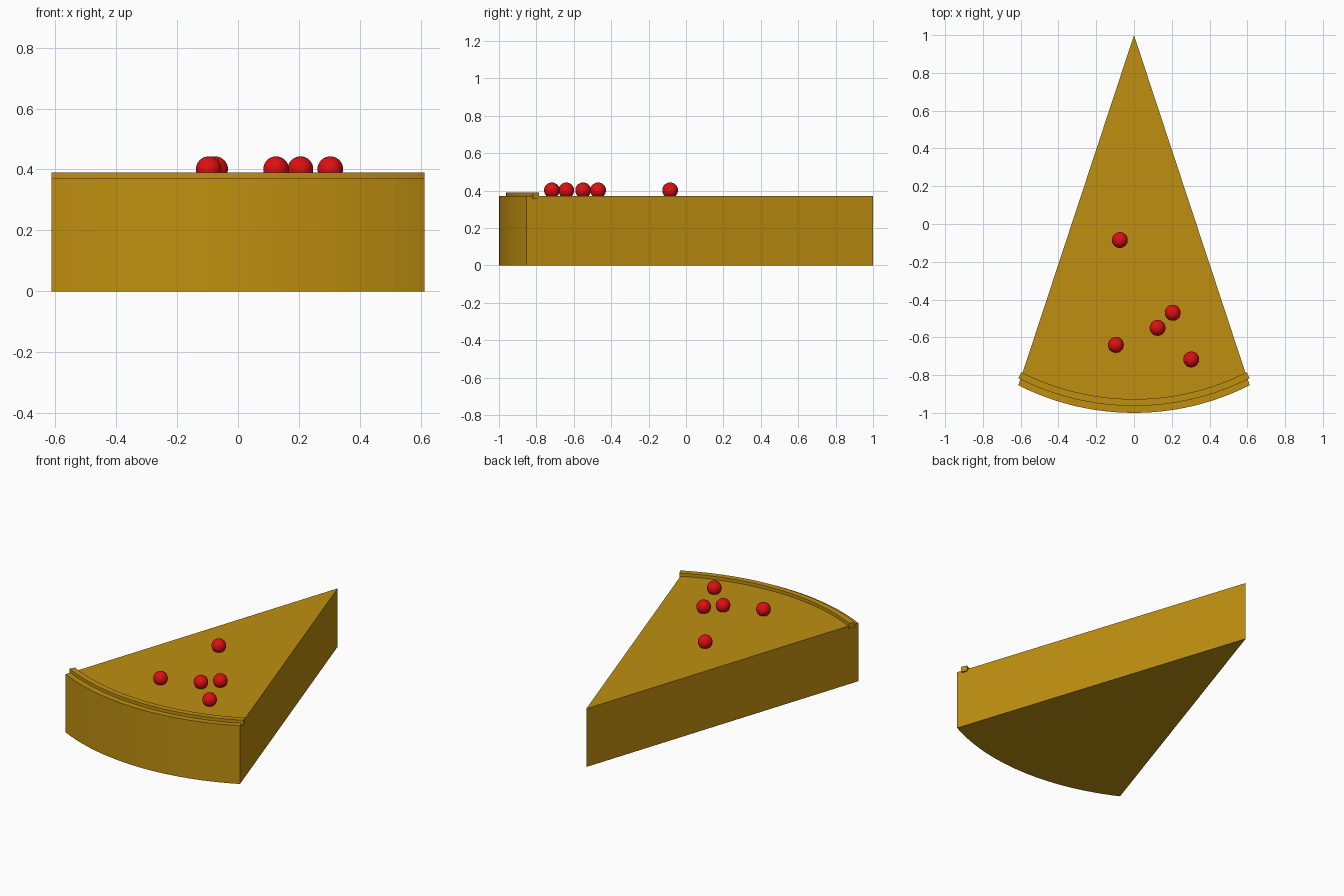
import bpy, bmesh, math

if "Cube" in bpy.data.objects:
    bpy.data.objects.remove(bpy.data.objects["Cube"])

def material(name, color):
    m = bpy.data.materials.new(name)
    m.diffuse_color = (*color, 1)
    m.use_nodes = True
    m.node_tree.nodes["Principled BSDF"].inputs["Base Color"].default_value = m.diffuse_color
    return m

golden = material("golden crust", (0.52, 0.275, 0.005))
red = material("berry red", (0.72, 0.005, 0.006))

R = 1.355                       # radius of the curved back edge
HALF = math.asin(0.612 / R)     # half of its opening angle
SEGMENTS = 24

def arc(radius, centre_y):
    angles = [HALF * (2 * i / SEGMENTS - 1) for i in range(SEGMENTS + 1)]
    return [(radius * math.sin(a), centre_y - radius * math.cos(a)) for a in angles]

def prism(name, outline, z0, z1, mat):
    bm = bmesh.new()
    face = bm.faces.new([bm.verts.new((x, y, z0)) for x, y in outline])
    top = bmesh.ops.extrude_face_region(bm, geom=[face])["geom"]
    for v in top:
        if isinstance(v, bmesh.types.BMVert):
            v.co.z = z1
    bmesh.ops.recalc_face_normals(bm, faces=bm.faces)
    mesh = bpy.data.meshes.new(name)
    bm.to_mesh(mesh)
    bm.free()
    mesh.materials.append(mat)
    obj = bpy.data.objects.new(name, mesh)
    bpy.context.collection.objects.link(obj)
    return obj

# Wedge-shaped slice with a curved outer edge
prism("slice_body", arc(R, R - 1) + [(0, 1)], 0, 0.37, golden)

# Thin raised rim following the curved edge
outer = arc(R, R - 0.963)
inner = arc(R - 0.036, R - 0.963)
prism("crust_rim", outer + inner[::-1], 0.356, 0.39, golden)

# Berries resting on the top
berries = [(-0.075, -0.085), (0.205, -0.47), (0.125, -0.55),
           (-0.096, -0.64), (0.303, -0.717)]
for i, (x, y) in enumerate(berries):
    bpy.ops.mesh.primitive_uv_sphere_add(segments=32, ring_count=16, radius=0.042,
                                         location=(x, y, 0.401))
    berry = bpy.context.object
    berry.name = f"berry_{i + 1}"
    berry.data.materials.append(red)
    bpy.ops.object.shade_smooth()
